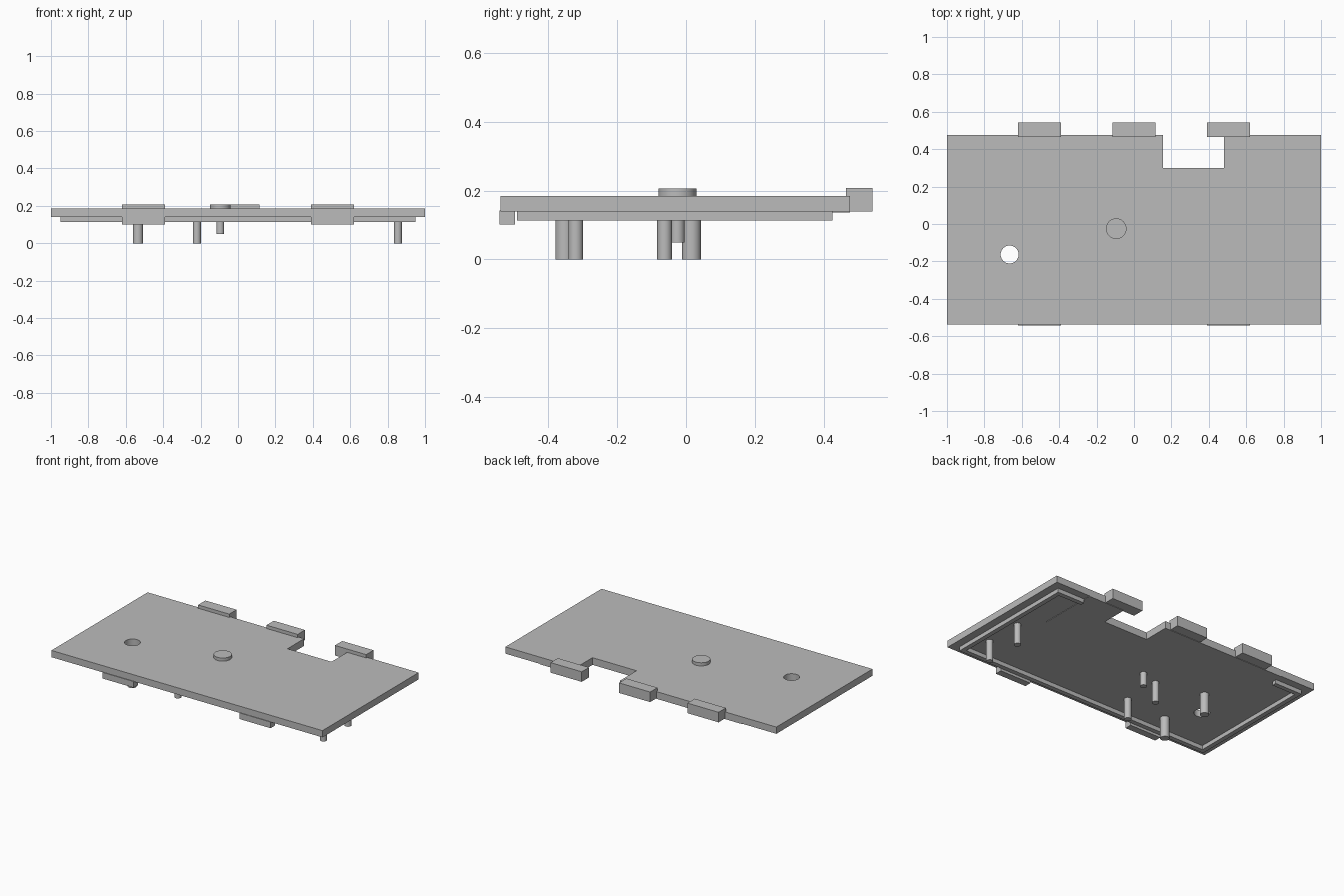
import bpy
import bmesh
import math

cube = bpy.data.objects.get("Cube")
if cube:
    bpy.data.objects.remove(cube, do_unlink=True)

# The single plain grey
grey = bpy.data.materials.new("plain_grey")
grey.use_nodes = True
colour = (0.5, 0.5, 0.5, 1.0)
grey.diffuse_color = colour
grey.node_tree.nodes["Principled BSDF"].inputs["Base Color"].default_value = colour


def add_object(name, bm):
    bmesh.ops.recalc_face_normals(bm, faces=bm.faces)
    mesh = bpy.data.meshes.new(name)
    bm.to_mesh(mesh)
    bm.free()
    mesh.materials.append(grey)
    obj = bpy.data.objects.new(name, mesh)
    bpy.context.collection.objects.link(obj)
    return obj


def prism(name, outline, z0, z1):
    """Extrude a flat outline upward from z0 to z1."""
    bm = bmesh.new()
    face = bm.faces.new([bm.verts.new((x, y, z0)) for x, y in outline])
    moved = bmesh.ops.extrude_face_region(bm, geom=[face])["geom"]
    verts = [v for v in moved if isinstance(v, bmesh.types.BMVert)]
    bmesh.ops.translate(bm, verts=verts, vec=(0, 0, z1 - z0))
    return add_object(name, bm)


def box(name, x0, x1, y0, y1, z0, z1):
    return prism(name, [(x0, y0), (x1, y0), (x1, y1), (x0, y1)], z0, z1)


def cylinder(name, x, y, radius, z0, z1):
    steps = 40
    ring = [(x + radius * math.cos(math.tau * i / steps),
             y + radius * math.sin(math.tau * i / steps)) for i in range(steps)]
    obj = prism(name, ring, z0, z1)
    smooth(obj)
    return obj


def smooth(obj):
    bpy.ops.object.select_all(action="DESELECT")
    obj.select_set(True)
    bpy.context.view_layer.objects.active = obj
    bpy.ops.object.shade_smooth_by_angle(angle=math.radians(30))


FRONT, BACK = -0.538, 0.476
UNDER, TOP = 0.14, 0.185
NOTCH = [(0.48, BACK), (0.48, 0.3), (0.155, 0.3), (0.155, BACK)]

# Cover plate with a rear notch and a round through hole
plate = prism("cover_plate", [(-1, FRONT), (1, FRONT), (1, BACK)] + NOTCH + [(-1, BACK)],
              UNDER, TOP)
cutter = cylinder("hole_cutter", -0.665, -0.163, 0.048, 0, 0.3)
cutter.hide_render = True
cut = plate.modifiers.new("round_hole", "BOOLEAN")
cut.operation = "DIFFERENCE"
cut.solver = "EXACT"
cut.object = cutter
bpy.context.view_layer.objects.active = plate
bpy.ops.object.modifier_apply(modifier=cut.name)
bpy.data.objects.remove(cutter, do_unlink=True)
smooth(plate)

# Thin panel on the underside, open around the notch
W = 0.745
prism("underside_panel", [(-W, 0.075), (W, 0.075), (W, BACK)] + NOTCH + [(-W, BACK)],
      UNDER - 0.003, UNDER)

# Locating rim under the plate, open at the back between the short returns
X, Y0, Y1, T = 0.948, -0.49, 0.426, 0.03
prism("locating_rim",
      [(-W, Y1), (-X, Y1), (-X, Y0), (X, Y0), (X, Y1), (W, Y1),
       (W, Y1 - T), (X - T, Y1 - T), (X - T, Y0 + T),
       (T - X, Y0 + T), (T - X, Y1 - T), (-W, Y1 - T)],
      0.113, UNDER)

# Rear tabs and front clips
for label, x in (("right", -0.505), ("middle", 0), ("left", 0.505)):
    box(f"rear_tab_{label}", x - 0.115, x + 0.115, 0.465, 0.542, UNDER, 0.207)
    if x:
        box(f"front_clip_{label}", x - 0.115, x + 0.115, -0.542, -0.496, 0.101, 0.142)

# Button on top and its plunger below
cylinder("button", -0.095, -0.025, 0.055, TOP, 0.206)
cylinder("button_plunger", -0.095, -0.025, 0.021, 0.05, UNDER)

# Support pins: thick pair and two thin pairs
for i, y in enumerate((-0.352, 0.016), 1):
    cylinder(f"thick_pin_{i}", -0.535, y, 0.0275, 0, UNDER)
for i, y in enumerate((-0.32, -0.062), 1):
    cylinder(f"middle_pin_{i}", -0.22, y, 0.0215, 0, UNDER)
    cylinder(f"left_pin_{i}", 0.855, y, 0.0215, 0, UNDER)
